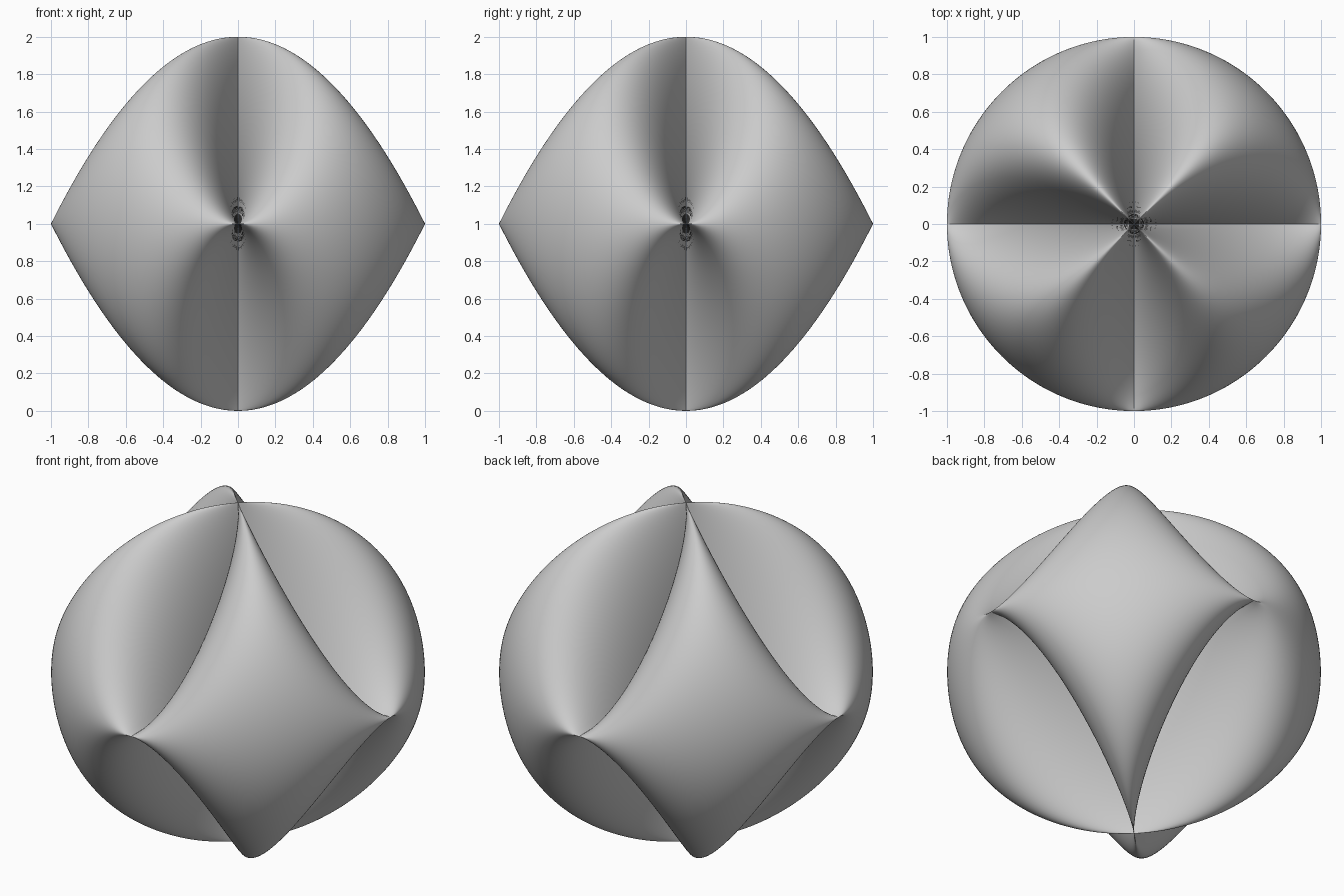
import bpy, bmesh
from math import sin, cos, pi

cube = bpy.data.objects.get("Cube")
if cube:
    bpy.data.objects.remove(cube, do_unlink=True)

AROUND, UPRIGHT = 56, 112   # facets of one lobe

grey = bpy.data.materials.new("plain grey")
grey.use_nodes = True
colour = (0.6, 0.6, 0.6, 1)
grey.diffuse_color = colour
grey.node_tree.nodes["Principled BSDF"].inputs["Base Color"].default_value = colour


def lobe_point(turn, lift):
    """Sphere point whose height is pinched to nothing on the x and y axes."""
    return (cos(lift) * cos(turn), cos(lift) * sin(turn),
            1 + sin(lift) * sin(2 * turn))


def make_lobe(name):
    """One quarter of the surface, between two neighbouring axes."""
    bm = bmesh.new()
    rows = [[bm.verts.new(lobe_point(pi / 2 * i / AROUND, pi * (j / UPRIGHT - 0.5)))
             for j in range(UPRIGHT + 1)] for i in range(AROUND + 1)]
    for a, b in zip(rows, rows[1:]):
        for j in range(UPRIGHT):
            bm.faces.new((a[j], b[j], b[j + 1], a[j + 1])).smooth = True
    mesh = bpy.data.meshes.new(name)
    bm.to_mesh(mesh)
    bm.free()
    mesh.materials.append(grey)
    return mesh


# Four equal lobes round the vertical axis, meeting in sharp creases
lobe = make_lobe("pinched_lobe")
for k, place in enumerate(("back_left", "back_right", "front_right", "front_left")):
    obj = bpy.data.objects.new(place + "_lobe", lobe)
    obj.rotation_euler.z = k * pi / 2
    bpy.context.collection.objects.link(obj)
